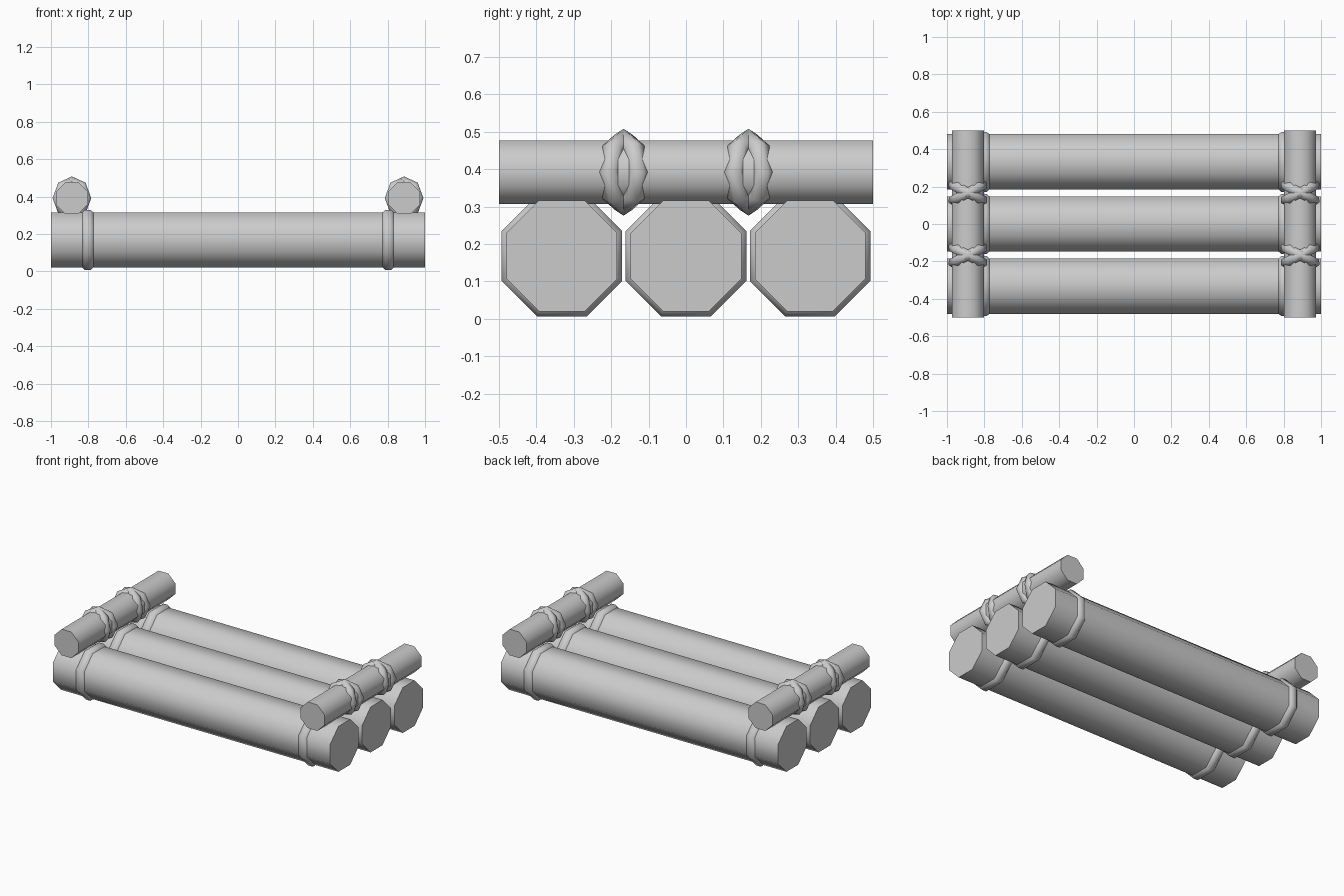
import bpy, bmesh
from math import pi, sin, cos, radians
from mathutils import Matrix, Vector

if "Cube" in bpy.data.objects:
    bpy.data.objects.remove(bpy.data.objects["Cube"])


def finish(name, bm, matrix):
    bmesh.ops.transform(bm, matrix=matrix, verts=bm.verts)
    bmesh.ops.recalc_face_normals(bm, faces=bm.faces)
    me = bpy.data.meshes.new(name)
    bm.to_mesh(me)
    bm.free()
    ob = bpy.data.objects.new(name, me)
    bpy.context.collection.objects.link(ob)
    bpy.ops.object.select_all(action='DESELECT')
    ob.select_set(True)
    bpy.context.view_layer.objects.active = ob
    bpy.ops.object.shade_smooth_by_angle(angle=radians(62))
    return ob


def pole(name, apothem, length, matrix):
    """Eight-sided pole along local z, flats facing the axes."""
    bm = bmesh.new()
    r = apothem / cos(pi / 8)
    bmesh.ops.create_cone(bm, cap_ends=True, segments=8, radius1=r, radius2=r, depth=length,
                          matrix=Matrix.Rotation(pi / 8, 4, 'Z'))
    return finish(name, bm, matrix)


def loop(name, major, minor, sides, major_phase, minor_phase, matrix):
    """Eight-sided rope loop around local z."""
    bm = bmesh.new()
    rows = []
    for i in range(8):
        a = major_phase + i * pi / 4
        row = []
        for j in range(sides):
            b = minor_phase + j * 2 * pi / sides
            d = major + minor * cos(b)
            row.append(bm.verts.new((d * cos(a), d * sin(a), minor * sin(b))))
        rows.append(row)
    for i in range(8):
        p, q = rows[i], rows[(i + 1) % 8]
        for j in range(sides):
            k = (j + 1) % sides
            bm.faces.new((p[j], q[j], q[k], p[k]))
    return finish(name, bm, matrix)


along_x = Matrix.Rotation(pi / 2, 4, 'Y')
along_y = Matrix.Rotation(pi / 2, 4, 'X')

# Three logs, each with a rope band near both ends
for n, y in enumerate((-0.332, 0, 0.332), 1):
    pole(f"log_{n}", 0.148, 2.0, Matrix.Translation((0, y, 0.168)) @ along_x)
    for side, x in (("left", -0.803), ("right", 0.803)):
        loop(f"log_band_{side}_{n}", 0.127 / cos(pi / 8), 0.04, 8, pi / 8, pi / 8,
             Matrix.Translation((x, y, 0.168)) @ along_x)

# Cross bars with crossed rope lashings
for side, x in (("left", -0.888), ("right", 0.888)):
    pole(f"cross_bar_{side}", 0.085, 1.0, Matrix.Translation((x, 0, 0.392)) @ along_y)
    for n, y in enumerate((-0.167, 0.167), 1):
        for tag, tilt in (("a", 27), ("b", -27)):
            loop(f"lashing_{side}_{n}{tag}", 0.086, 0.03, 6, 0, 0,
                 Matrix.Translation((x, y, 0.392)) @ Matrix.Rotation(radians(tilt), 4, 'Z') @ along_y)
